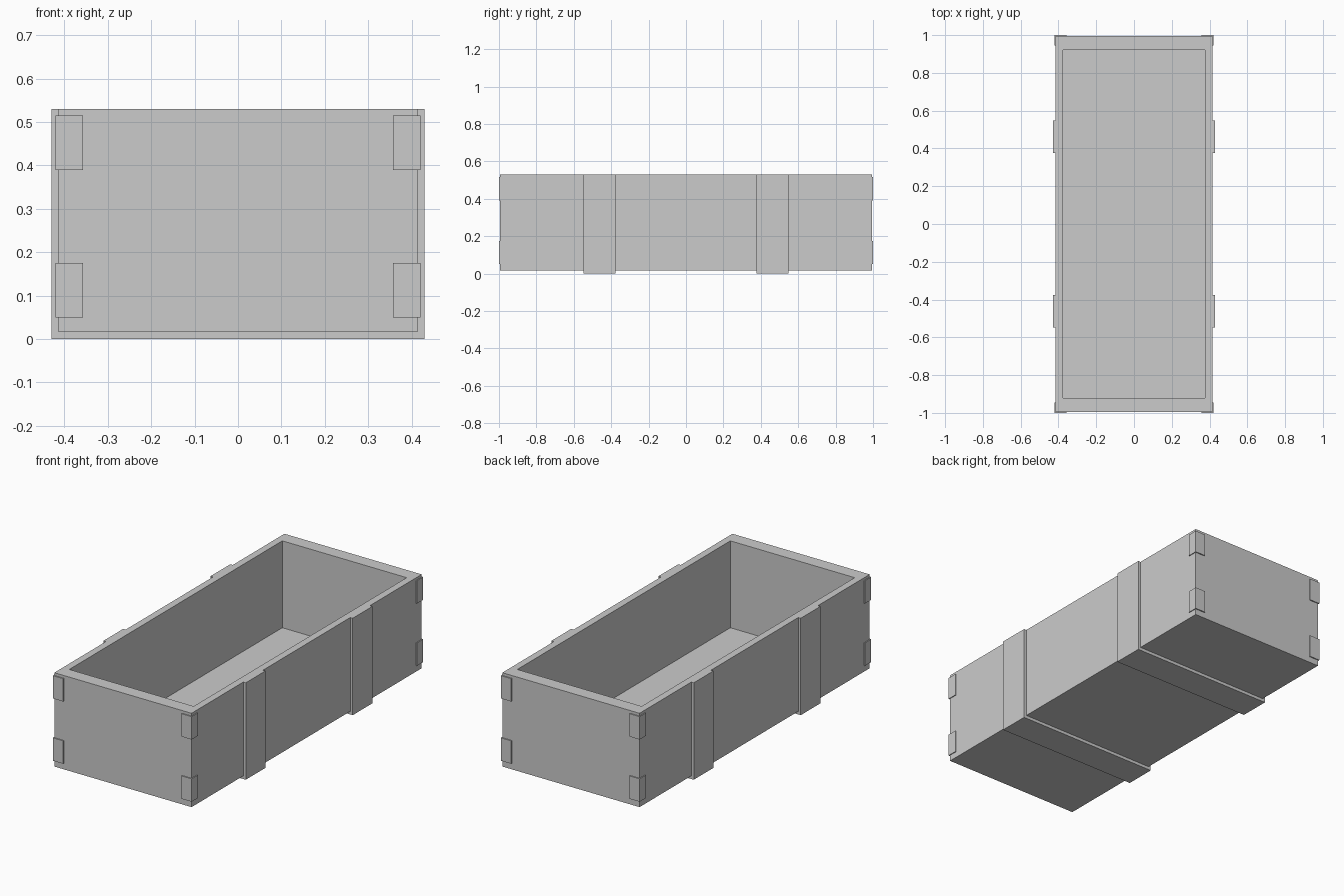
import bpy, bmesh
from mathutils import Vector

cube = bpy.data.objects.get("Cube")
if cube:
    bpy.data.objects.remove(cube, do_unlink=True)

grey = bpy.data.materials.new("plain grey")
grey.use_nodes = True
grey.diffuse_color = (0.6, 0.6, 0.6, 1)
grey.node_tree.nodes["Principled BSDF"].inputs["Base Color"].default_value = grey.diffuse_color

# Outer half sizes, inner half sizes and heights of the box
HX, HY = 0.415, 0.994
IX, IY = 0.36, 0.92
BASE, FLOOR, TOP = 0.017, 0.055, 0.53


def finish(name, bm, mirror=()):
    bmesh.ops.recalc_face_normals(bm, faces=bm.faces)
    mesh = bpy.data.meshes.new(name)
    bm.to_mesh(mesh)
    bm.free()
    mesh.materials.append(grey)
    obj = bpy.data.objects.new(name, mesh)
    bpy.context.collection.objects.link(obj)
    if mirror:
        mod = obj.modifiers.new("mirror", 'MIRROR')
        mod.use_axis = ['X' in mirror, 'Y' in mirror, False]
    return obj


def prism(name, points, sweep, mirror):
    """Extrude a flat outline along a vector."""
    bm = bmesh.new()
    face = bm.faces.new([bm.verts.new(p) for p in points])
    out = bmesh.ops.extrude_face_region(bm, geom=[face], use_keep_orig=True)
    moved = [g for g in out["geom"] if isinstance(g, bmesh.types.BMVert)]
    bmesh.ops.translate(bm, verts=moved, vec=Vector(sweep))
    return finish(name, bm, mirror)


# Open box: inset the top face, then sink it to the floor
bm = bmesh.new()
bmesh.ops.create_cube(bm, size=2)
for v in bm.verts:
    v.co = (v.co.x * HX, v.co.y * HY, TOP if v.co.z > 0 else BASE)
top = max(bm.faces, key=lambda f: f.calc_center_median().z)
bmesh.ops.inset_region(bm, faces=[top], thickness=HX - IX)
for v in top.verts:
    v.co.y = IY if v.co.y > 0 else -IY
sunk = bmesh.ops.extrude_discrete_faces(bm, faces=[top])["faces"][0]
for v in sunk.verts:
    v.co.z = FLOOR
finish("crate_body", bm)

# U-shaped straps running under the box and up both sides
BX = 0.43
outline = [(-BX, TOP), (-BX, 0), (BX, 0), (BX, TOP),
           (HX, TOP), (HX, BASE), (-HX, BASE), (-HX, TOP)]
prism("straps", [(x, -0.547, z) for x, z in outline], (0, 0.17, 0), 'Y')

# L-shaped brackets wrapping the four upright corners
CX, CY = 0.42, 1.0
corner = [(0.357, -CY), (CX, -CY), (CX, -0.945),
          (HX, -0.945), (HX, -HY), (0.357, -HY)]
for name, z in (("lower_corner_brackets", 0.05), ("upper_corner_brackets", 0.39)):
    prism(name, [(x, y, z) for x, y in corner], (0, 0, 0.125), 'XY')
